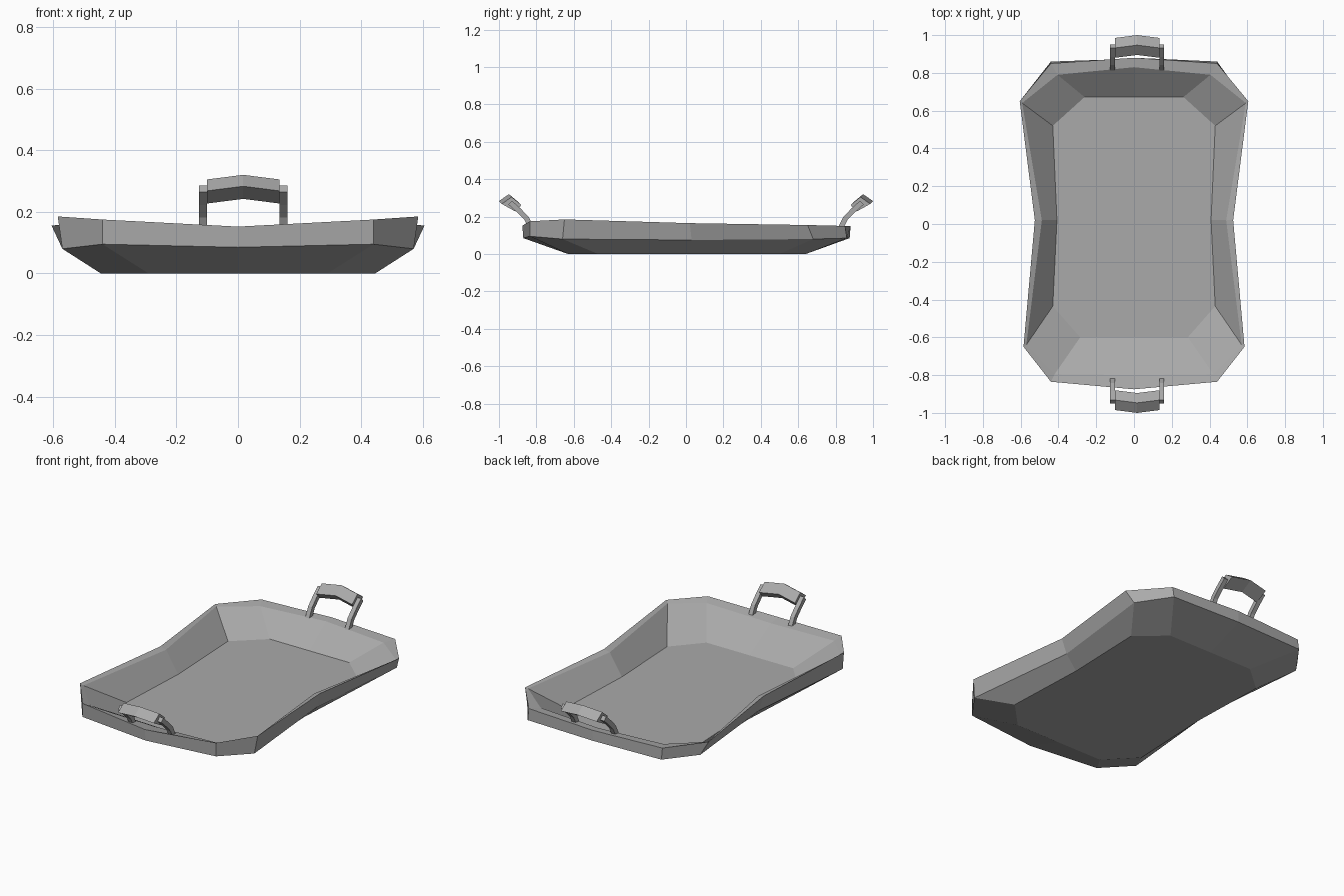
import bpy, bmesh
from mathutils import Vector

cube = bpy.data.objects.get("Cube")
if cube:
    bpy.data.objects.remove(cube, do_unlink=True)

grey = bpy.data.materials.new("plain grey")
grey.use_nodes = True
grey.diffuse_color = (0.4, 0.4, 0.4, 1)
grey.node_tree.nodes["Principled BSDF"].inputs["Base Color"].default_value = (0.4, 0.4, 0.4, 1)


def make_object(name, bm):
    bmesh.ops.recalc_face_normals(bm, faces=bm.faces)
    mesh = bpy.data.meshes.new(name)
    bm.to_mesh(mesh)
    bm.free()
    mesh.materials.append(grey)
    obj = bpy.data.objects.new(name, mesh)
    bpy.context.collection.objects.link(obj)
    return obj


def loft(name, rings):
    """Join closed rings with quads and cap both ends."""
    bm = bmesh.new()
    loops = [[bm.verts.new(p) for p in ring] for ring in rings]
    for a, b in zip(loops, loops[1:]):
        for i in range(len(a)):
            j = (i + 1) % len(a)
            bm.faces.new((a[i], a[j], b[j], b[i]))
    bm.faces.new(loops[0])
    bm.faces.new(loops[-1])
    return make_object(name, bm)


def full_ring(half):
    """Mirror a front-to-back half outline across x."""
    return half + [(-x, y, z) for x, y, z in reversed(half[1:-1])]


# Tray body: outer base, outer bulge, rim, inner lip and floor,
# each from front centre round the +x side to back centre
base = [(0, -.63, 0), (.29, -.63, 0), (.445, -.47, 0),
        (.425, .02, 0), (.44, .5, 0), (.28, .64, 0), (0, .64, 0)]
bulge = [(0, -.87, .085), (.44, -.835, .095), (.57, -.66, .08),
         (.5, .03, .075), (.57, .68, .08), (.44, .86, .085), (0, .875, .085)]
rim = [(0, -.875, .152), (.44, -.835, .175), (.585, -.65, .185),
       (.525, .02, .165), (.605, .65, .155), (.44, .85, .15), (0, .88, .15)]
lip = [(0, -.80, .145), (.42, -.795, .155), (.57, -.64, .172),
       (.488, .02, .155), (.592, .64, .148), (.405, .79, .142), (0, .83, .145)]
floor = [(0, -.6, .03), (.285, -.6, .03), (.43, -.435, .03),
         (.408, .02, .03), (.43, .52, .03), (.262, .672, .03), (0, .672, .03)]
loft("tray", [full_ring(r) for r in (base, bulge, rim, lip, floor)])

# Handles: two bent legs and a bowed grip at each end
LEG_PATH = [(.825, .135), (.852, .19), (.893, .232), (.94, .275)]
GRIP_SECTION = [(.985, .268), (.932, .305), (.88, .262), (.912, .227)]
CENTRE = .017


def leg_rings(x, side):
    rings = []
    pts = [Vector(p) for p in LEG_PATH]
    for i, p in enumerate(pts):
        along = (pts[min(i + 1, 3)] - pts[max(i - 1, 0)]).normalized()
        off = Vector((-along.y, along.x)) * .014
        rings.append([(x + dx, side * (p + s * off).x, (p + s * off).y)
                      for dx, s in ((-.013, -1), (.013, -1), (.013, 1), (-.013, 1))])
    return rings


for side, end in ((-1, "front"), (1, "back")):
    for dx, hand in ((-.13, "right"), (.13, "left")):
        loft(f"{end}_handle_leg_{hand}", leg_rings(CENTRE + dx, side))
    loft(f"{end}_handle_grip",
         [[(CENTRE + dx, side * (y + bow), z + bow) for y, z in GRIP_SECTION]
          for dx, bow in ((-.118, 0), (0, .015), (.118, 0))])
